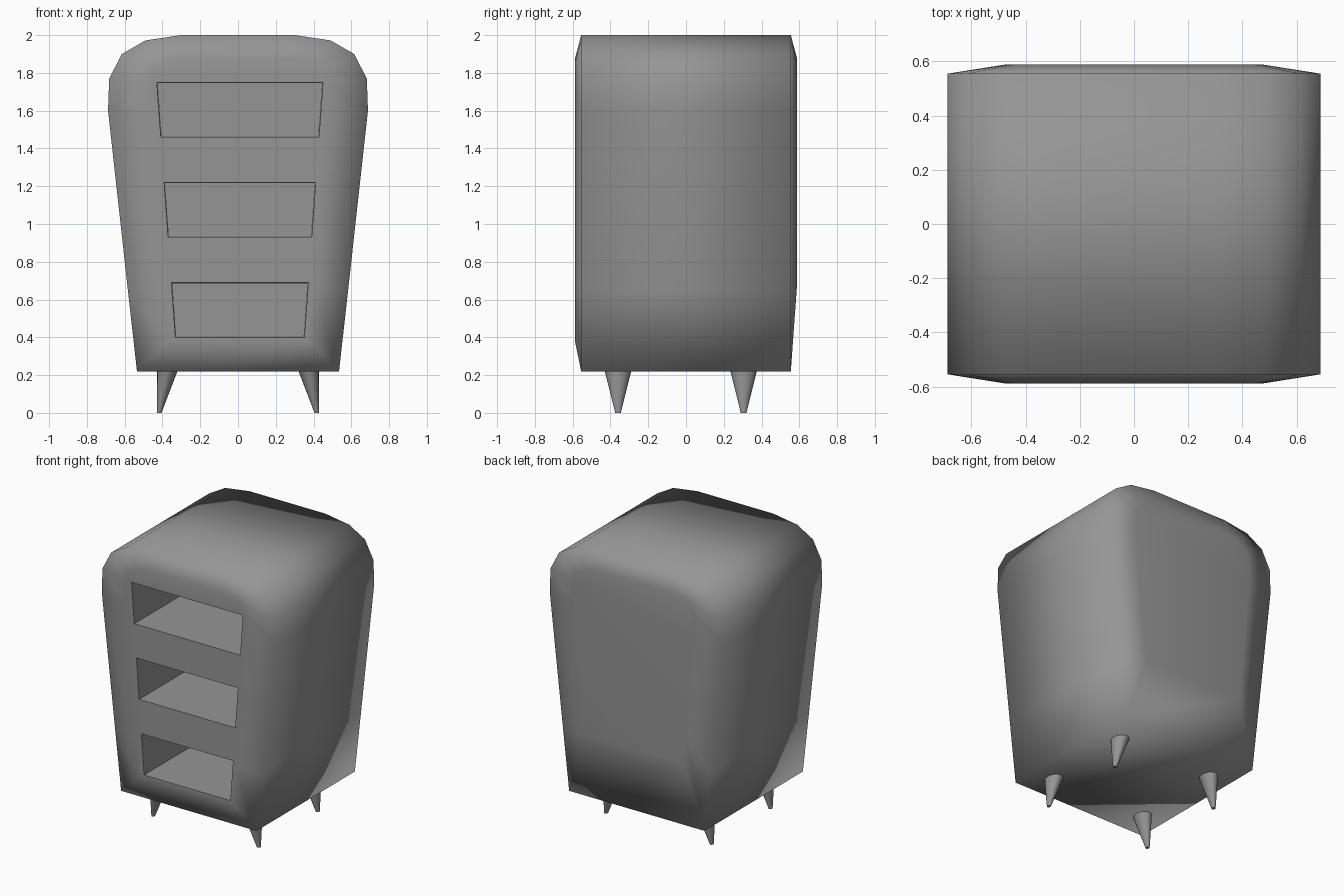
import bpy
import bmesh

cube = bpy.data.objects.get("Cube")
if cube:
    bpy.data.objects.remove(cube, do_unlink=True)

grey = bpy.data.materials.new("mid grey")
grey.use_nodes = True
grey.diffuse_color = (0.3, 0.3, 0.3, 1)
grey.node_tree.nodes["Principled BSDF"].inputs["Base Color"].default_value = (0.3, 0.3, 0.3, 1)


def finish(bm, name):
    bmesh.ops.recalc_face_normals(bm, faces=bm.faces)
    mesh = bpy.data.meshes.new(name)
    bm.to_mesh(mesh)
    bm.free()
    mesh.materials.append(grey)
    obj = bpy.data.objects.new(name, mesh)
    bpy.context.collection.objects.link(obj)
    return obj


def ring(bm, half, y):
    """Closed ring of vertices from a half outline mirrored across x."""
    pts = half + [(-x, z) for x, z in reversed(half)]
    return [bm.verts.new((x, y, z)) for x, z in pts]


def bridge(bm, a, b, smooth=True):
    for i in range(len(a)):
        j = (i + 1) % len(a)
        bm.faces.new((a[i], a[j], b[j], b[i])).smooth = smooth


def loop_edges(bm, loop):
    return [bm.edges.get((loop[i - 1], loop[i])) for i in range(len(loop))]


def slot_ring(bm, z_low, z_high, y, inset):
    """Tapered opening that follows the slope of the cabinet sides."""
    def half(z):
        return 0.312 + 0.073 * z - inset
    lo, hi = z_low + inset, z_high - inset
    pts = [(half(lo), lo), (half(hi), hi), (-half(hi), hi), (-half(lo), lo)]
    return [bm.verts.new((x + 0.01, y, z)) for x, z in pts]


# Cabinet: flared outline with rounded top, shallow bulged front and back
upper = [(0.48, 1.6), (0.475, 1.75), (0.45, 1.82), (0.38, 1.86), (0.28, 1.875)]
rim = [(0.535, 0.22), (0.583, 0.65), (0.688, 1.6), (0.682, 1.77),
       (0.615, 1.9), (0.49, 1.972), (0.3, 2.0)]
bm = bmesh.new()
back = ring(bm, [(0.39, 0.68), (0.41, 0.85)] + upper, 0.588)
back_rim = ring(bm, rim, 0.555)
front_rim = ring(bm, rim, -0.555)
front = ring(bm, [(0.37, 0.38), (0.4, 0.65)] + upper, -0.588)
bm.faces.new(back).smooth = True
for a, b in ((back, back_rim), (back_rim, front_rim), (front_rim, front)):
    bridge(bm, a, b)

# Three deep open compartments
edges = loop_edges(bm, front)
for z in (0.4, 0.93, 1.46):
    mouth = slot_ring(bm, z, z + 0.29, -0.588, 0)
    end = slot_ring(bm, z, z + 0.29, 0.42, 0.004)
    bridge(bm, mouth, end, smooth=False)
    bm.faces.new(end).smooth = False
    edges += loop_edges(bm, mouth)

# Front panel around the compartment mouths
panel = bmesh.ops.triangle_fill(bm, edges=edges, use_beauty=True, normal=(0, -1, 0))
for item in panel["geom"]:
    if isinstance(item, bmesh.types.BMFace):
        item.smooth = True
finish(bm, "cabinet_body")

# Splayed conical legs
for side, x_name in ((1, "left"), (-1, "right")):
    for y, y_name in ((-0.36, "front"), (0.305, "back")):
        bm = bmesh.new()
        bmesh.ops.create_cone(bm, cap_ends=True, segments=20, radius1=0.015,
                              radius2=0.07, depth=0.22)
        for v in bm.verts:
            top = v.co.z > 0
            v.co.x = v.co.x * (0.77 if top else 0.8) + side * (0.374 if top else 0.417)
            v.co.y += y
            v.co.z = 0.222 if top else 0
        for f in bm.faces:
            f.smooth = len(f.verts) == 4
        finish(bm, f"{y_name}_{x_name}_leg")
